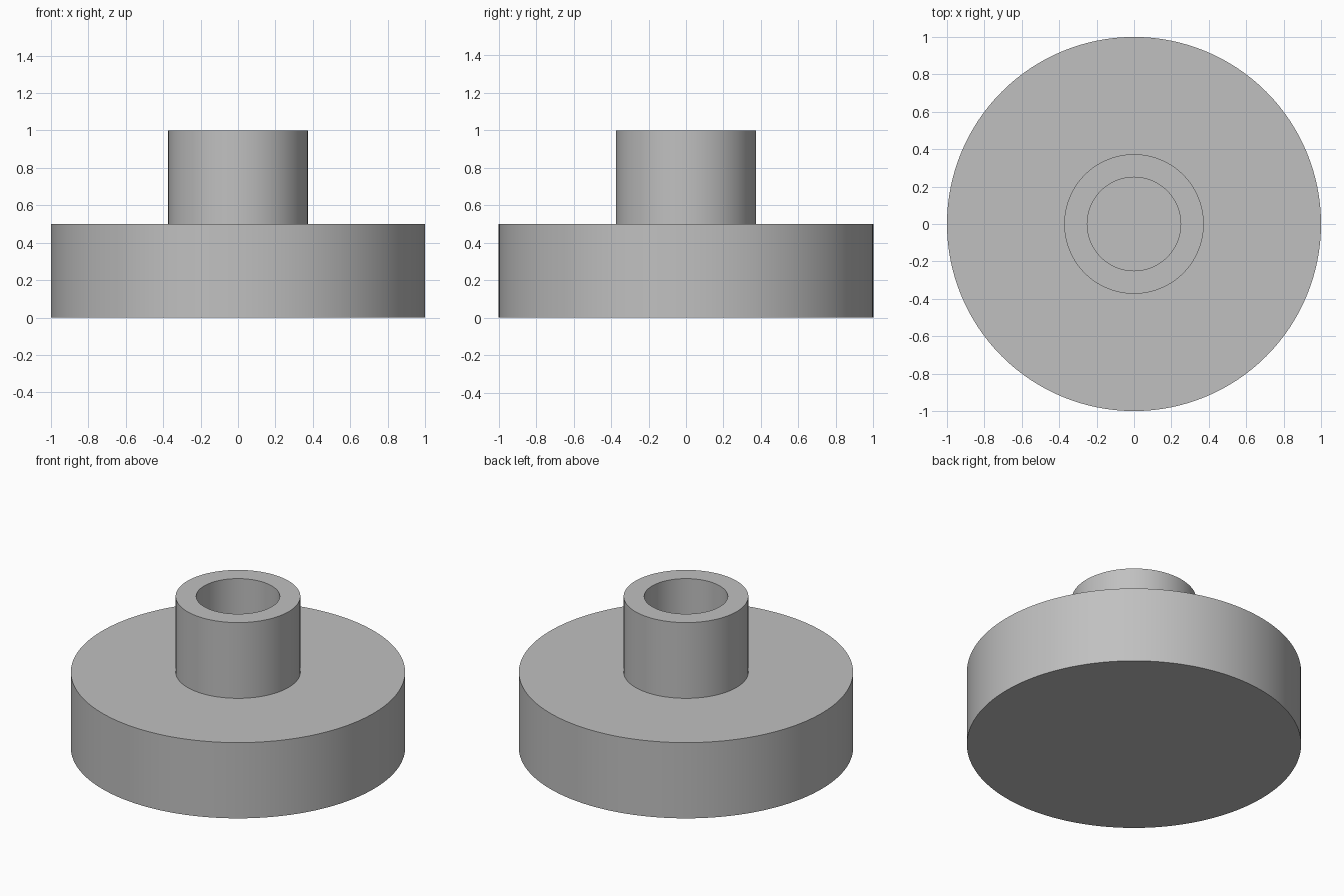
import bpy
import bmesh
import math

cube = bpy.data.objects.get("Cube")
if cube:
    bpy.data.objects.remove(cube, do_unlink=True)

SEGMENTS = 128
BASE_RADIUS, BOSS_RADIUS, BORE_RADIUS = 1.0, 0.373, 0.25
BASE_TOP, BOSS_TOP, BORE_FLOOR = 0.5, 1.0, 0.5

# Plain grey metal
grey = bpy.data.materials.new("grey metal")
grey.use_nodes = True
colour = (0.53, 0.53, 0.53, 1)
grey.diffuse_color = colour
grey.node_tree.nodes["Principled BSDF"].inputs["Base Color"].default_value = colour


def lathe(name, profile):
    """Revolve an (r, z) profile around z; points on the axis close the ends."""
    bm = bmesh.new()
    verts = [bm.verts.new((r, 0, z)) for r, z in profile]
    edges = [bm.edges.new(pair) for pair in zip(verts, verts[1:])]
    bmesh.ops.spin(bm, geom=verts + edges, axis=(0, 0, 1), cent=(0, 0, 0),
                   angle=math.tau, steps=SEGMENTS, use_merge=True)
    bmesh.ops.remove_doubles(bm, verts=bm.verts, dist=0.0001)
    bmesh.ops.recalc_face_normals(bm, faces=bm.faces)
    mesh = bpy.data.meshes.new(name)
    bm.to_mesh(mesh)
    bm.free()
    mesh.materials.append(grey)
    obj = bpy.data.objects.new(name, mesh)
    bpy.context.collection.objects.link(obj)
    bpy.ops.object.select_all(action="DESELECT")
    obj.select_set(True)
    bpy.context.view_layer.objects.active = obj
    bpy.ops.object.shade_smooth_by_angle(angle=math.radians(30))
    return obj


# Wide disc with a hollow boss, turned as one solid
lathe("flanged_disc_with_boss", [
    (0, 0),
    (BASE_RADIUS, 0),
    (BASE_RADIUS, BASE_TOP),
    (BOSS_RADIUS, BASE_TOP),
    (BOSS_RADIUS, BOSS_TOP),
    (BORE_RADIUS, BOSS_TOP),
    (BORE_RADIUS, BORE_FLOOR),
    (0, BORE_FLOOR),
])
